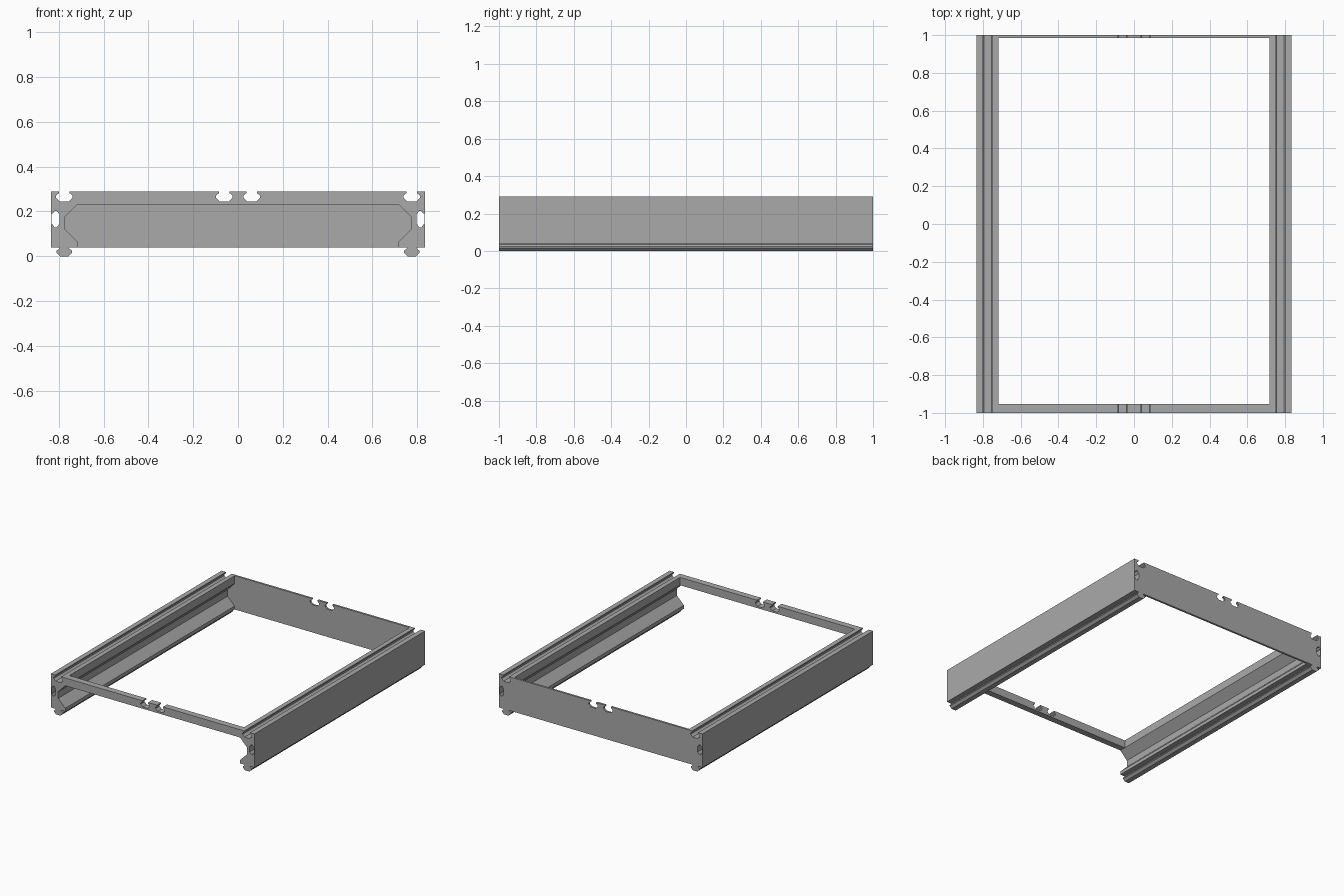
import bpy, bmesh

if "Cube" in bpy.data.objects:
    bpy.data.objects.remove(bpy.data.objects["Cube"])

grey = bpy.data.materials.new("light grey")
grey.diffuse_color = (0.4, 0.4, 0.4, 1)
grey.use_nodes = True
grey.node_tree.nodes["Principled BSDF"].inputs["Base Color"].default_value = grey.diffuse_color

INNER, OUTER, BASE, TOP = 0.717, 0.835, 0.04, 0.29
# keyhole groove: (depth, half width)
GROOVE = [(0, 0.024), (0.009, 0.024), (0.019, 0.037), (0.029, 0.037), (0.045, 0.02)]


def groove(c):
    """Groove outline centred on c, as (position, depth), low to high."""
    return [(c - w, d) for d, w in GROOVE] + [(c + w, d) for d, w in reversed(GROOVE)]


def extrude(name, pts, y0, y1):
    """Extrude an xz profile along y."""
    bm = bmesh.new()
    face = bm.faces.new([bm.verts.new((x, y0, z)) for x, z in pts])
    out = bmesh.ops.extrude_face_region(bm, geom=[face])
    for v in out["geom"]:
        if isinstance(v, bmesh.types.BMVert):
            v.co.y = y1
    bmesh.ops.recalc_face_normals(bm, faces=bm.faces)
    mesh = bpy.data.meshes.new(name)
    bm.to_mesh(mesh)
    bm.free()
    mesh.materials.append(grey)
    ob = bpy.data.objects.new(name, mesh)
    bpy.context.collection.objects.link(ob)
    return ob


# side rail profile: chamfered inner channel, top groove, side groove, bottom tongue
rail = [(INNER, BASE), (INNER, 0.065), (0.775, 0.123), (0.775, 0.172), (INNER, 0.232), (INNER, TOP)]
rail += [(x, TOP - d) for x, d in groove(0.775)]
rail += [(OUTER, TOP)]
rail += [(OUTER - d * 0.88, z) for z, d in reversed(groove(0.166))]
rail += [(OUTER, BASE), (0.797, BASE), (0.797, 0.035), (0.81, 0.024), (0.81, 0.016), (0.793, 0),
         (0.757, 0), (0.74, 0.016), (0.74, 0.024), (0.753, 0.035), (0.753, BASE)]

# thin skin closing the mouth of the side groove
skin = [(0.831, 0.142), (OUTER, 0.142), (OUTER, 0.19), (0.831, 0.19)]

for s, side in ((-1, "left"), (1, "right")):
    extrude(side + "_rail", [(s * x, z) for x, z in rail], -1, 1)
    extrude(side + "_groove_skin", [(s * x, z) for x, z in skin], -1, 1)


# front crossbar and back wall, both with two grooves in the top edge
def cross(name, bottom, y0, y1):
    pts = [(-INNER, bottom), (-INNER, TOP)]
    for c in (-0.061, 0.061):
        pts += [(x, TOP - d) for x, d in groove(c)]
    extrude(name, pts + [(INNER, TOP), (INNER, bottom)], y0, y1)


cross("front_crossbar", 0.232, -1, -0.953)
cross("back_wall", BASE, 0.985, 1)

# back wall continues into the rail channels
for s, side in ((-1, "left"), (1, "right")):
    fill = [(INNER, 0.065), (0.775, 0.123), (0.775, 0.172), (INNER, 0.232)]
    extrude(side + "_back_wall_end", [(s * x, z) for x, z in fill], 0.985, 1)
